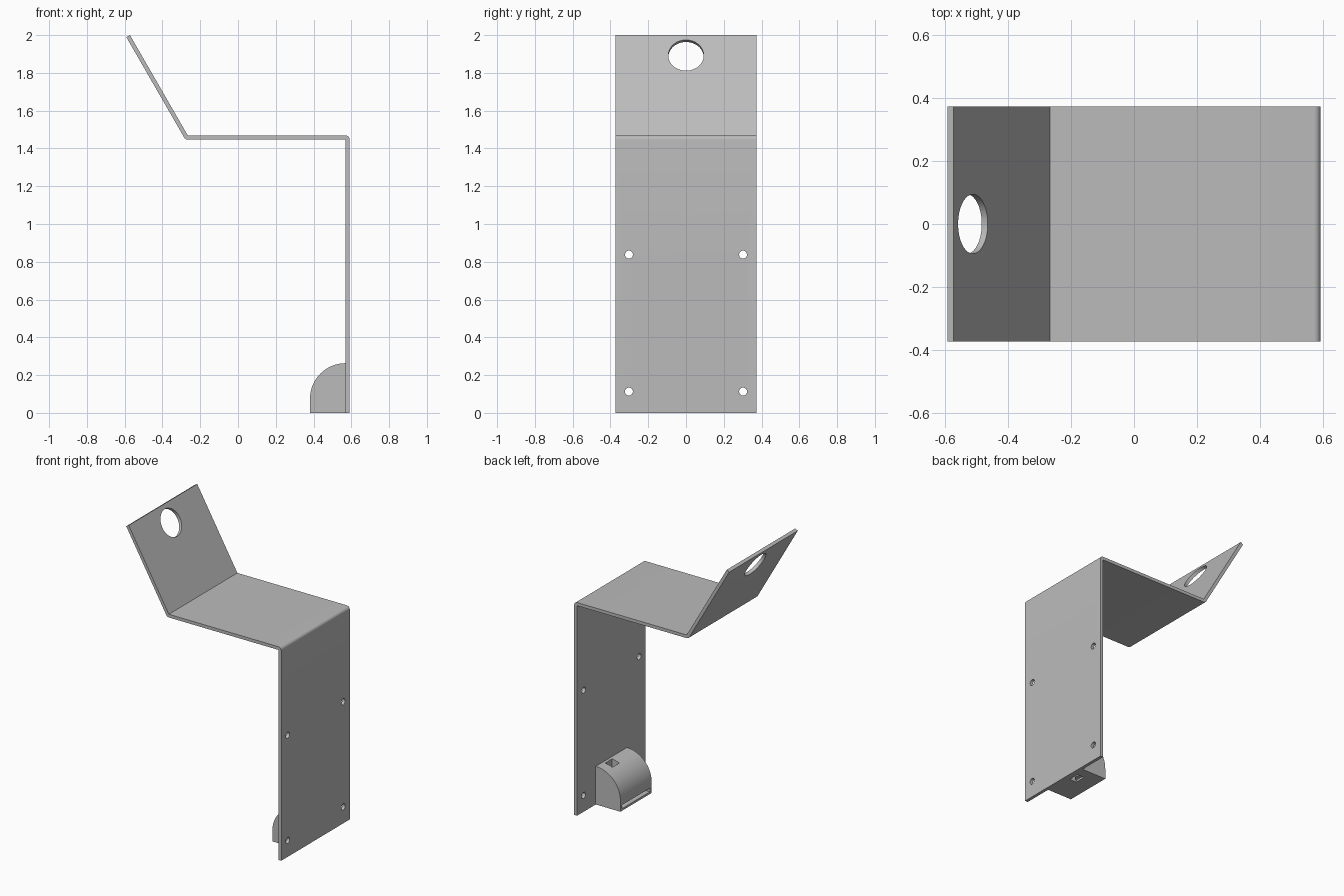
import bpy, bmesh, math
from mathutils import Vector, Matrix

if "Cube" in bpy.data.objects:
    bpy.data.objects.remove(bpy.data.objects["Cube"])

steel = bpy.data.materials.new("plain grey metal")
steel.use_nodes = True
GREY = (0.5, 0.5, 0.5, 1)
steel.diffuse_color = GREY
steel.node_tree.nodes["Principled BSDF"].inputs["Base Color"].default_value = GREY


def arc(cx, cz, r, start, end, n):
    """Points of an arc in the xz plane, angles in degrees."""
    angles = [math.radians(start + (end - start) * i / n) for i in range(n + 1)]
    return [(cx + r * math.cos(a), cz + r * math.sin(a)) for a in angles]


def finish(name, bm):
    bmesh.ops.recalc_face_normals(bm, faces=bm.faces)
    mesh = bpy.data.meshes.new(name)
    bm.to_mesh(mesh)
    bm.free()
    mesh.materials.append(steel)
    obj = bpy.data.objects.new(name, mesh)
    bpy.context.collection.objects.link(obj)
    return obj


def extrude_profile(name, points, half_width):
    """Prism along y from an xz outline."""
    bm = bmesh.new()
    face = bm.faces.new([bm.verts.new((x, -half_width, z)) for x, z in points])
    new = bmesh.ops.extrude_face_region(bm, geom=[face])["geom"]
    verts = [v for v in new if isinstance(v, bmesh.types.BMVert)]
    bmesh.ops.translate(bm, vec=(0, 2 * half_width, 0), verts=verts)
    return finish(name, bm)


def cylinder(centre, axis, radius, sides):
    bm = bmesh.new()
    turn = Vector((0, 0, 1)).rotation_difference(Vector(axis)).to_matrix().to_4x4()
    bmesh.ops.create_cone(bm, cap_ends=True, segments=sides, radius1=radius, radius2=radius,
                          depth=0.2, matrix=Matrix.Translation(centre) @ turn)
    return finish("hole_cutter", bm)


def box(low, high):
    bm = bmesh.new()
    low, high = Vector(low), Vector(high)
    bmesh.ops.create_cube(bm, size=1, matrix=Matrix.Translation((low + high) / 2)
                          @ Matrix.Diagonal((*(high - low), 1)))
    return finish("slot_cutter", bm)


def cut(obj, cutters):
    """Subtract the cutters, apply, and remove them."""
    bpy.ops.object.select_all(action="DESELECT")
    bpy.context.view_layer.objects.active = obj
    obj.select_set(True)
    for cutter in cutters:
        cutter.hide_render = True
        mod = obj.modifiers.new("cut", "BOOLEAN")
        mod.operation, mod.solver, mod.object = "DIFFERENCE", "EXACT", cutter
        bpy.ops.object.modifier_apply(modifier=mod.name)
        bpy.data.objects.remove(cutter)
    bpy.ops.object.shade_smooth_by_angle(angle=math.radians(30))


# Bent sheet: upright back plate, level shelf and sloping flap
T = 0.022
HALF = 0.373
RIGHT, SHELF = 0.591, 1.469
INNER = RIGHT - T
flap_normal = Vector((math.cos(math.radians(30)), 0, 0.5))
flap_top = Vector((-0.572, 0, 2.0))
flap_end = flap_top - flap_normal * T
profile = [(flap_top.x, flap_top.z), (-0.266, SHELF)]
profile += arc(INNER, SHELF - T, T, 90, 0, 8)
profile += [(RIGHT, 0), (INNER, 0), (INNER, SHELF - T)]
profile += arc(-0.266, SHELF, T, 270, 210, 6)
profile += [(flap_end.x, flap_end.z)]
bracket = extrude_profile("bent_sheet_bracket", profile, HALF)

# Screw holes in the plate and the large hole in the flap
holes = [cylinder((RIGHT - T / 2, y, z), (1, 0, 0), 0.021, 24)
         for y in (-0.302, 0.302) for z in (0.113, 0.838)]
holes.append(cylinder((-0.51, 0, 1.893), flap_normal, 0.094, 64))
cut(bracket, holes)

# Rounded housing on the inside of the plate
R = INNER - 0.381
outline = [(INNER, 0)] + arc(INNER, 0.263 - R, R, 90, 180, 24) + [(0.381, 0)]
housing = extrude_profile("rounded_housing", outline, 0.17)

# Vertical square passage and long front slot
cut(housing, [box((0.495, 0.02, -0.1), (0.55, 0.095, 0.4)),
              box((0.3, -0.15, 0.015), (0.5, 0.15, 0.04))])
